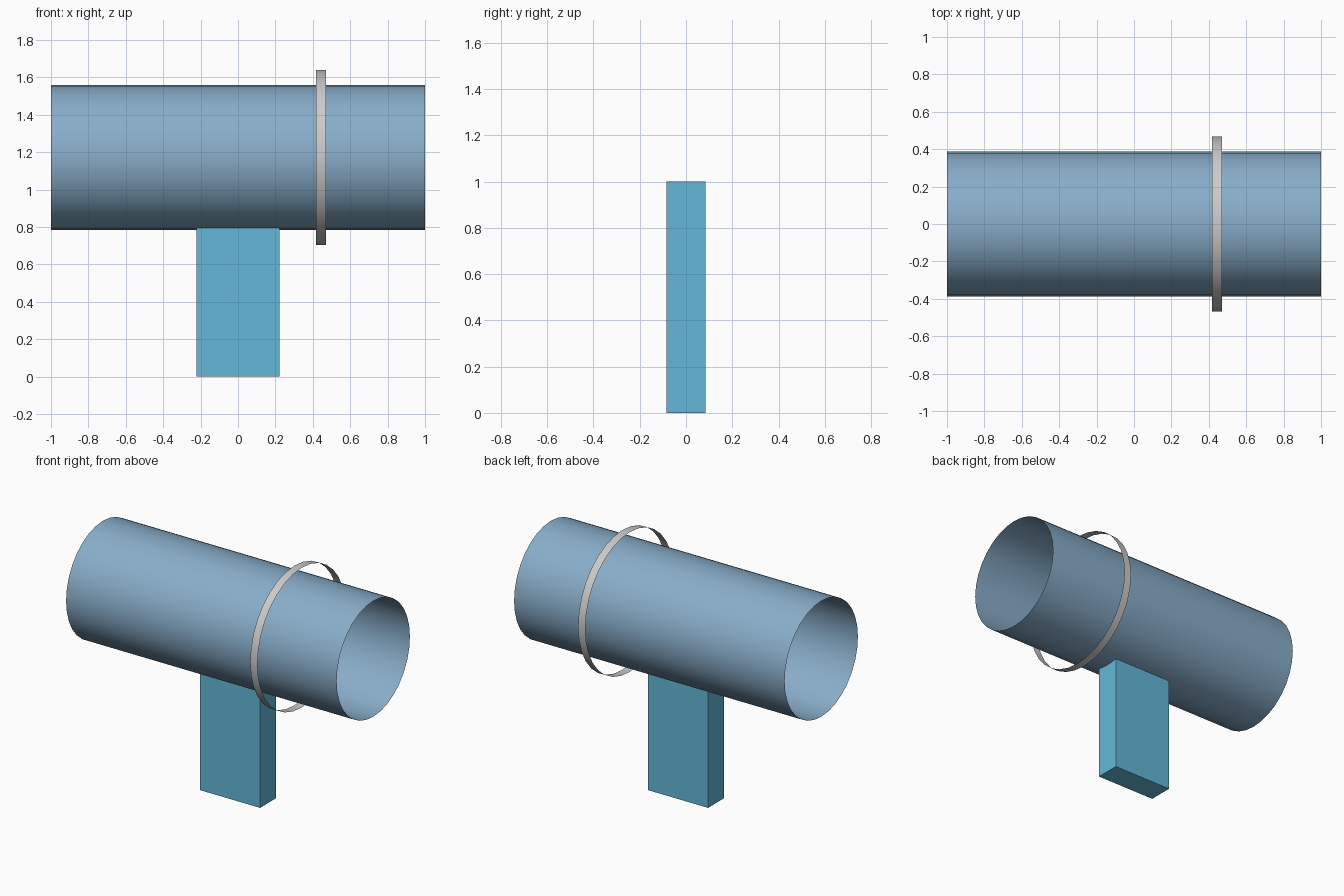
import bpy
from math import pi

if "Cube" in bpy.data.objects:
    bpy.data.objects.remove(bpy.data.objects["Cube"])

AXIS_Z = 1.172


def paint(obj, name, color):
    mat = bpy.data.materials.new(name)
    mat.diffuse_color = (*color, 1)
    mat.use_nodes = True
    mat.node_tree.nodes["Principled BSDF"].inputs["Base Color"].default_value = mat.diffuse_color
    obj.data.materials.append(mat)


def open_tube(name, radius, x0, x1):
    """Thin open-ended tube lying along x."""
    bpy.ops.mesh.primitive_cylinder_add(
        vertices=32, radius=radius, depth=x1 - x0, end_fill_type='NOTHING',
        location=((x0 + x1) / 2, 0, AXIS_Z), rotation=(0, pi / 2, 0))
    obj = bpy.context.object
    obj.name = name
    bpy.ops.object.transform_apply(location=False, rotation=True, scale=True)
    bpy.ops.object.shade_smooth_by_angle()
    return obj


# Main barrel
barrel = open_tube("barrel", 0.387, -1, 1)
paint(barrel, "steel_blue", (0.25, 0.42, 0.59))

# Loose band around the barrel
open_tube("band", 0.467, 0.417, 0.471)

# Upright post, its top running inside the barrel
bpy.ops.mesh.primitive_cube_add(size=1, location=(0, 0, 0.5))
post = bpy.context.object
post.name = "post"
post.scale = (0.444, 0.168, 1.0)
bpy.ops.object.transform_apply(location=False, rotation=False, scale=True)
paint(post, "light_blue", (0.127, 0.474, 0.687))
